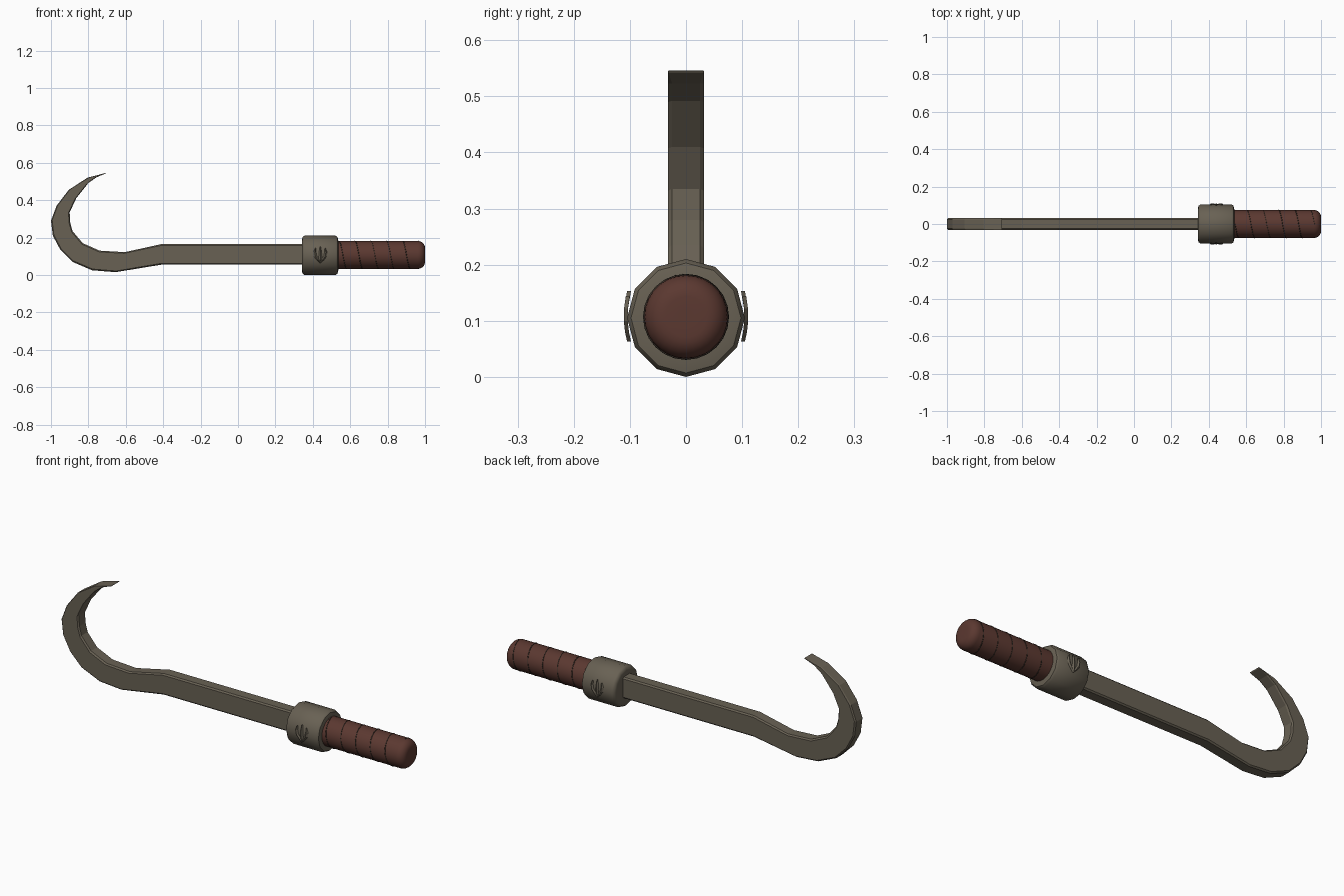
import bpy, bmesh, math
from mathutils import Vector

cube = bpy.data.objects.get("Cube")
if cube:
    bpy.data.objects.remove(cube, do_unlink=True)


def material(name, rgb):
    m = bpy.data.materials.new(name)
    m.use_nodes = True
    m.diffuse_color = (*rgb, 1)
    bsdf = m.node_tree.nodes["Principled BSDF"]
    bsdf.inputs["Base Color"].default_value = (*rgb, 1)
    bsdf.inputs["Roughness"].default_value = 0.7
    return m


steel = material("dull steel", (0.14, 0.12, 0.088))
leather = material("red brown leather", (0.105, 0.04, 0.03))
seam = material("dark seam", (0.04, 0.03, 0.022))


def loft(name, rings, mat, smooth=None):
    """Skin a row of equal sized rings and cap both ends."""
    bm = bmesh.new()
    rows = [[bm.verts.new(p) for p in ring] for ring in rings]
    n = len(rows[0])
    for a, b in zip(rows, rows[1:]):
        for i in range(n):
            j = (i + 1) % n
            bm.faces.new((a[i], a[j], b[j], b[i]))
    bm.faces.new(rows[0])
    bm.faces.new(rows[-1])
    bmesh.ops.recalc_face_normals(bm, faces=bm.faces)
    mesh = bpy.data.meshes.new(name)
    bm.to_mesh(mesh)
    bm.free()
    mesh.materials.append(mat)
    ob = bpy.data.objects.new(name, mesh)
    bpy.context.collection.objects.link(ob)
    if smooth:
        bpy.ops.object.select_all(action="DESELECT")
        ob.select_set(True)
        bpy.context.view_layer.objects.active = ob
        bpy.ops.object.shade_smooth_by_angle(angle=math.radians(smooth))
    return ob


def lathe(name, profile, sides, z, mat, smooth):
    """Turn (x, radius) points about a level axis at height z."""
    angles = [math.tau * i / sides for i in range(sides)]
    rings = [[(x, r * math.sin(a), z + r * math.cos(a)) for a in angles]
             for x, r in profile]
    return loft(name, rings, mat, smooth)


# Hooked bar: (outer x, outer z, inner x, inner z) stations with chamfered section
stations = [
    (0.37, 0.055, 0.37, 0.165), (-0.41, 0.055, -0.41, 0.165),
    (-0.655, 0.015, -0.605, 0.122), (-0.78, 0.025, -0.74, 0.13),
    (-0.885, 0.07, -0.83, 0.17), (-0.95, 0.135, -0.885, 0.235),
    (-0.99, 0.21, -0.897, 0.28), (-1.0, 0.29, -0.9, 0.335),
    (-0.97, 0.37, -0.865, 0.41), (-0.905, 0.455, -0.8, 0.492),
    (-0.805, 0.52, -0.755, 0.523), (-0.705, 0.546, -0.708, 0.542),
]
HALF = 0.032


def bar_ring(ox, oz, ix, iz):
    outer, inner = Vector((ox, 0, oz)), Vector((ix, 0, iz))
    span = inner - outer
    c = min(0.007, span.length * 0.25)
    t = c / span.length
    half = [(0, HALF - c), (t, HALF), (1 - t, HALF), (1, HALF - c)]
    loop = half + [(f, -y) for f, y in reversed(half)]
    return [outer + span * f + Vector((0, y, 0)) for f, y in loop]


loft("hook_bar", [bar_ring(*s) for s in stations], steel)

# Twelve sided collar with rounded rims
lathe("collar", [(0.342, 0.085), (0.345, 0.097), (0.355, 0.105), (0.522, 0.105),
                 (0.532, 0.098), (0.536, 0.08)], 12, 0.105, steel, 40)

# Leather grip with a rounded butt
GRIP_R, GRIP_Z = 0.0745, 0.107
dome = [(0.962 + 0.038 * math.sin(a), GRIP_R - 0.038 * (1 - math.cos(a)))
        for a in (math.radians(15 * k) for k in range(7))]
cap = [(1.0, 0.015)]
lathe("grip", [(0.52, GRIP_R)] + dome + cap, 28, GRIP_Z, leather, 50)

# Spiral seam of the grip wrapping
TURNS, STEPS = 5, 24
curve = bpy.data.curves.new("grip_seam", "CURVE")
curve.dimensions = "3D"
curve.bevel_depth = 0.0022
curve.bevel_resolution = 0
spline = curve.splines.new("POLY")
spline.points.add(TURNS * STEPS)
for i, p in enumerate(spline.points):
    a = math.tau * i / STEPS
    p.co = (0.54 + 0.085 * i / STEPS, -GRIP_R * math.sin(a),
            GRIP_Z + GRIP_R * math.cos(a), 1)
curve.materials.append(seam)
bpy.context.collection.objects.link(bpy.data.objects.new("grip_seam", curve))


# Ornament on each side of the collar: bowed prongs joining at a low point
def prong(name, side, path):
    rings = []
    for x, z, w in path:
        bow = 0.111 - 0.006 * (abs(z - 0.108) / 0.045) ** 2
        y0, y1 = side * (bow - 0.007), side * bow
        rings.append([(x - w, y0, z), (x, y1, z), (x + w, y0, z)])
    loft(name, rings, steel)


for side, label in ((-1, "front"), (1, "back")):
    for k, tag in ((-1, "right"), (0, "middle"), (1, "left")):
        top = 0.153 if k == 0 else 0.143
        path = [(0.44 + k * 0.026, top, 0.002), (0.44 + k * 0.03, 0.122, 0.007),
                (0.44 + k * 0.026, 0.1, 0.009), (0.44 + k * 0.012, 0.08, 0.008),
                (0.44, 0.063, 0.002)]
        prong(f"{label}_prong_{tag}", side, path)
